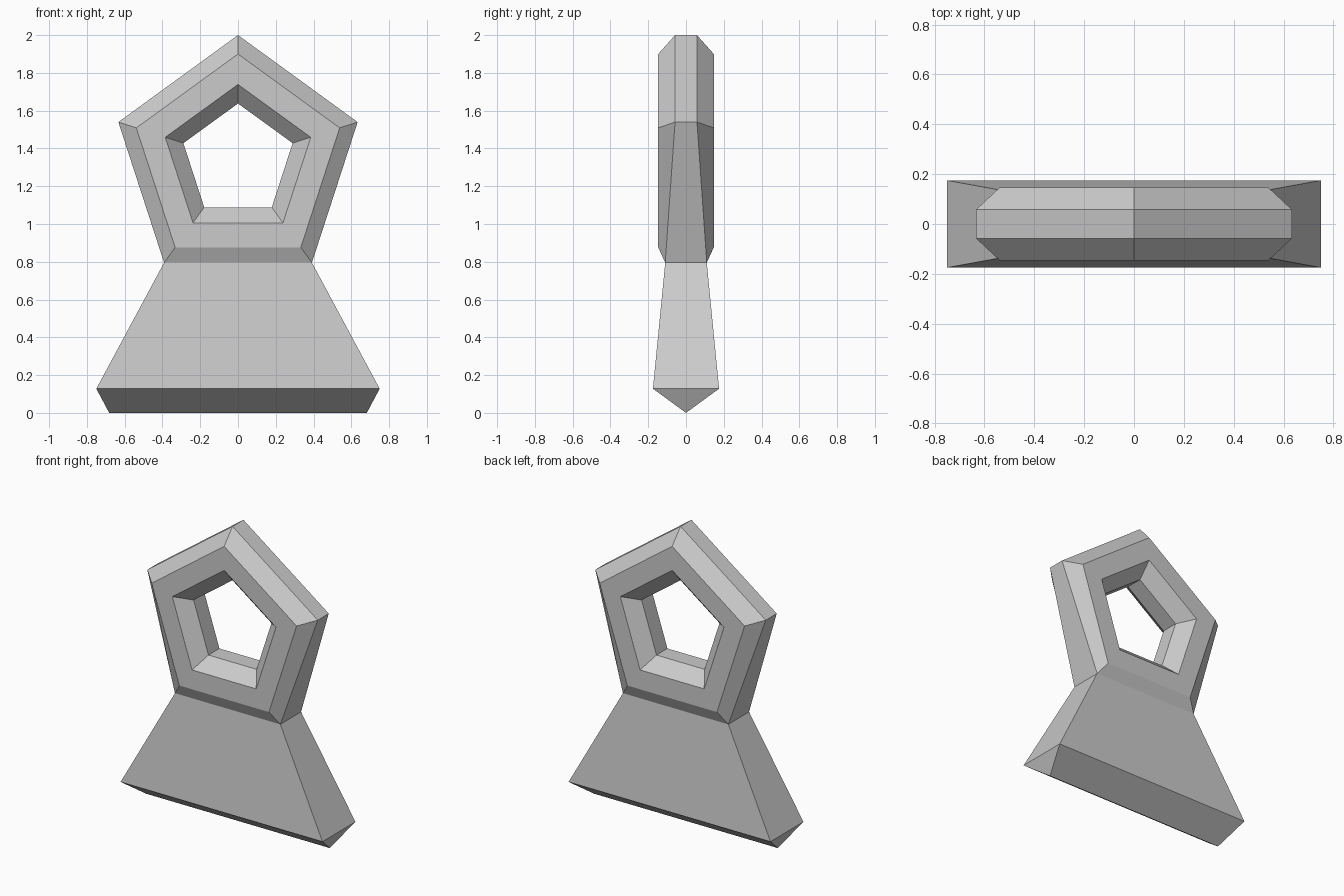
import bpy, bmesh
from math import sin, cos, radians

if "Cube" in bpy.data.objects:
    bpy.data.objects.remove(bpy.data.objects["Cube"])

CENTRE_Z = 1.334
bm = bmesh.new()

# Pentagon ring: bevelled cross-section (radius, depth) swept round five corners
section = [(0.666, -0.058), (0.566, -0.147), (0.405, -0.147), (0.304, -0.058),
           (0.304, 0.058), (0.405, 0.147), (0.566, 0.147), (0.666, 0.058)]
n = len(section)
rings = []
for k in range(5):
    a = radians(72 * k)
    ring = []
    for r, y in section:
        if k in (2, 3) and r > 0.6:      # lower corners are thicker, to meet the base
            y = 0.11 if y > 0 else -0.11
        ring.append(bm.verts.new((r * sin(a), y, CENTRE_Z + r * cos(a))))
    rings.append(ring)
for k in range(5):
    a, b = rings[k], rings[(k + 1) % 5]
    for i in range(n):
        if k == 2 and i == n - 1:        # left open where the base joins
            continue
        j = (i + 1) % n
        bm.faces.new((a[i], a[j], b[j], b[i]))

# Flared base under the ring
top = [rings[2][0], rings[2][-1], rings[3][-1], rings[3][0]]
foot = [bm.verts.new((x, y, 0.128)) for x, y in
        ((0.75, -0.175), (0.75, 0.175), (-0.75, 0.175), (-0.75, -0.175))]
for i in range(4):
    j = (i + 1) % 4
    bm.faces.new((top[i], top[j], foot[j], foot[i]))

# Wedge-shaped blade edge at the bottom
right = bm.verts.new((0.682, 0, 0))
left = bm.verts.new((-0.682, 0, 0))
bm.faces.new((foot[0], foot[1], right))
bm.faces.new((foot[2], foot[3], left))
bm.faces.new((foot[1], foot[2], left, right))
bm.faces.new((foot[3], foot[0], right, left))

bmesh.ops.recalc_face_normals(bm, faces=bm.faces)
mesh = bpy.data.meshes.new("ringed_wedge")
bm.to_mesh(mesh)
bm.free()
obj = bpy.data.objects.new("ringed_wedge", mesh)
bpy.context.collection.objects.link(obj)
